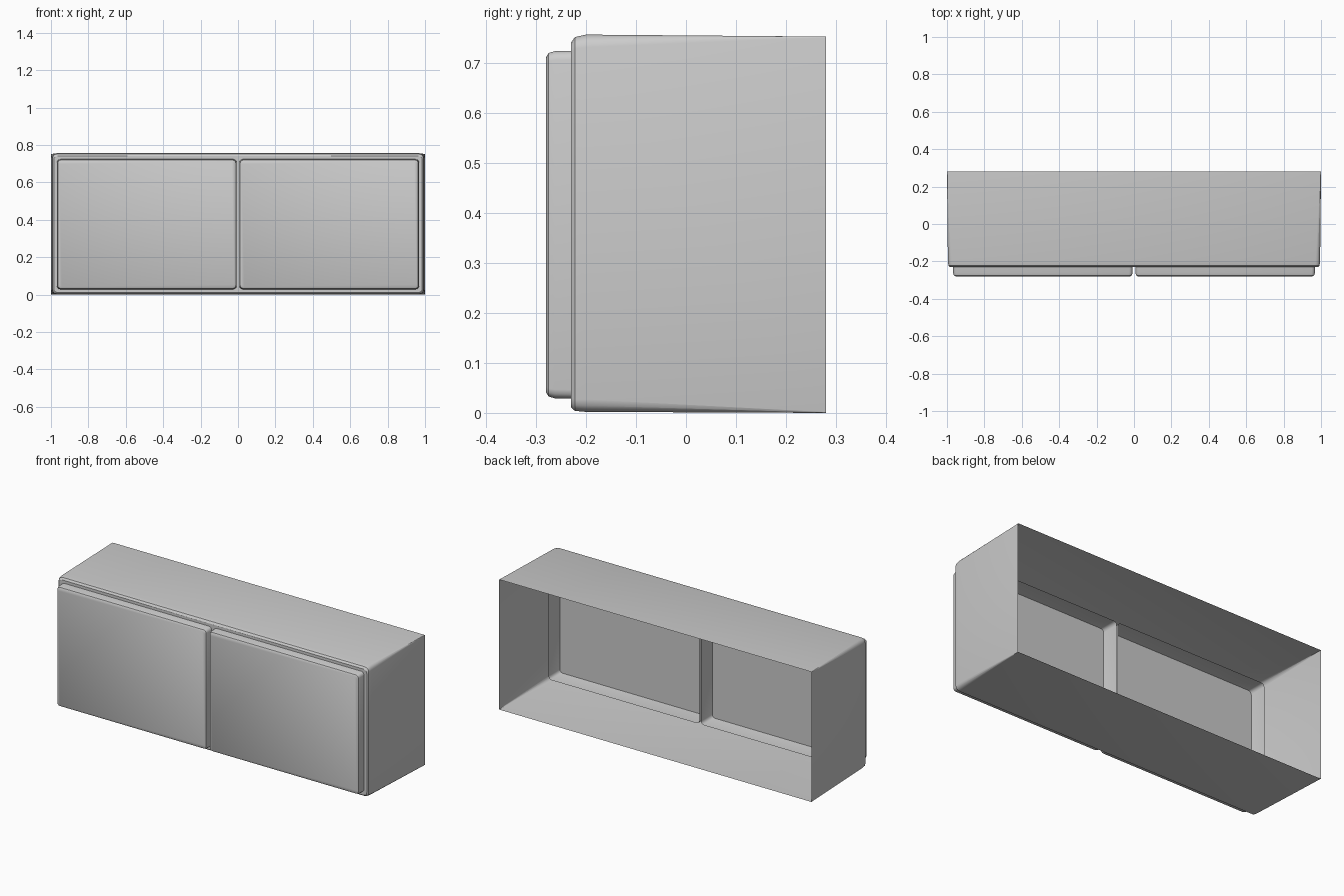
import bpy, bmesh
from math import sin, cos, pi

if "Cube" in bpy.data.objects:
    bpy.data.objects.remove(bpy.data.objects["Cube"])

SEG = 3  # segments per rounded corner


def rounded_rect(x0, x1, z0, z1, r):
    pts = []
    corners = [(x1 - r, z1 - r), (x0 + r, z1 - r), (x0 + r, z0 + r), (x1 - r, z0 + r)]
    for i, (cx, cz) in enumerate(corners):
        for s in range(SEG + 1):
            a = (i + s / SEG) * pi / 2
            pts.append((cx + r * cos(a), cz + r * sin(a)))
    return pts


def open_back_shell(name, rings):
    """Loft rounded rectangles from back to front and cap only the front."""
    bm = bmesh.new()
    loops = [[bm.verts.new((x, y, z)) for x, z in rounded_rect(*rect)] for y, rect in rings]
    n = len(loops[0])
    for a, b in zip(loops, loops[1:]):
        for i in range(n):
            j = (i + 1) % n
            bm.faces.new((a[i], a[j], b[j], b[i]))
    bm.faces.new(loops[-1])
    bmesh.ops.recalc_face_normals(bm, faces=bm.faces)
    cap = min(bm.faces, key=lambda f: f.calc_center_median().y)
    if cap.normal.y > 0:
        bmesh.ops.reverse_faces(bm, faces=bm.faces)
    mesh = bpy.data.meshes.new(name)
    bm.to_mesh(mesh)
    bm.free()
    obj = bpy.data.objects.new(name, mesh)
    bpy.context.collection.objects.link(obj)
    bpy.ops.object.select_all(action='DESELECT')
    obj.select_set(True)
    bpy.context.view_layer.objects.active = obj
    bpy.ops.object.shade_smooth_by_angle(angle=pi / 6)
    return obj


# Cabinet carcass: square corners at the open back, rounded at the front
open_back_shell("cabinet_body", [
    (0.28, (-1.0, 1.0, 0.0, 0.752, 0.002)),
    (-0.20, (-0.995, 0.995, 0.002, 0.756, 0.025)),
    (-0.222, (-0.992, 0.992, 0.004, 0.751, 0.023)),
    (-0.23, (-0.985, 0.985, 0.011, 0.740, 0.02)),
])

# Two door panels, passing through the front of the carcass
for name, x0, x1 in (("left_door", -0.97, -0.005), ("right_door", 0.005, 0.97)):
    rings = []
    for y, inset, r in ((-0.13, 0.0, 0.018), (-0.262, 0.003, 0.018),
                        (-0.275, 0.007, 0.016), (-0.28, 0.016, 0.012)):
        rings.append((y, (x0 + inset, x1 - inset, 0.026 + inset, 0.726 - inset, r)))
    open_back_shell(name, rings)
